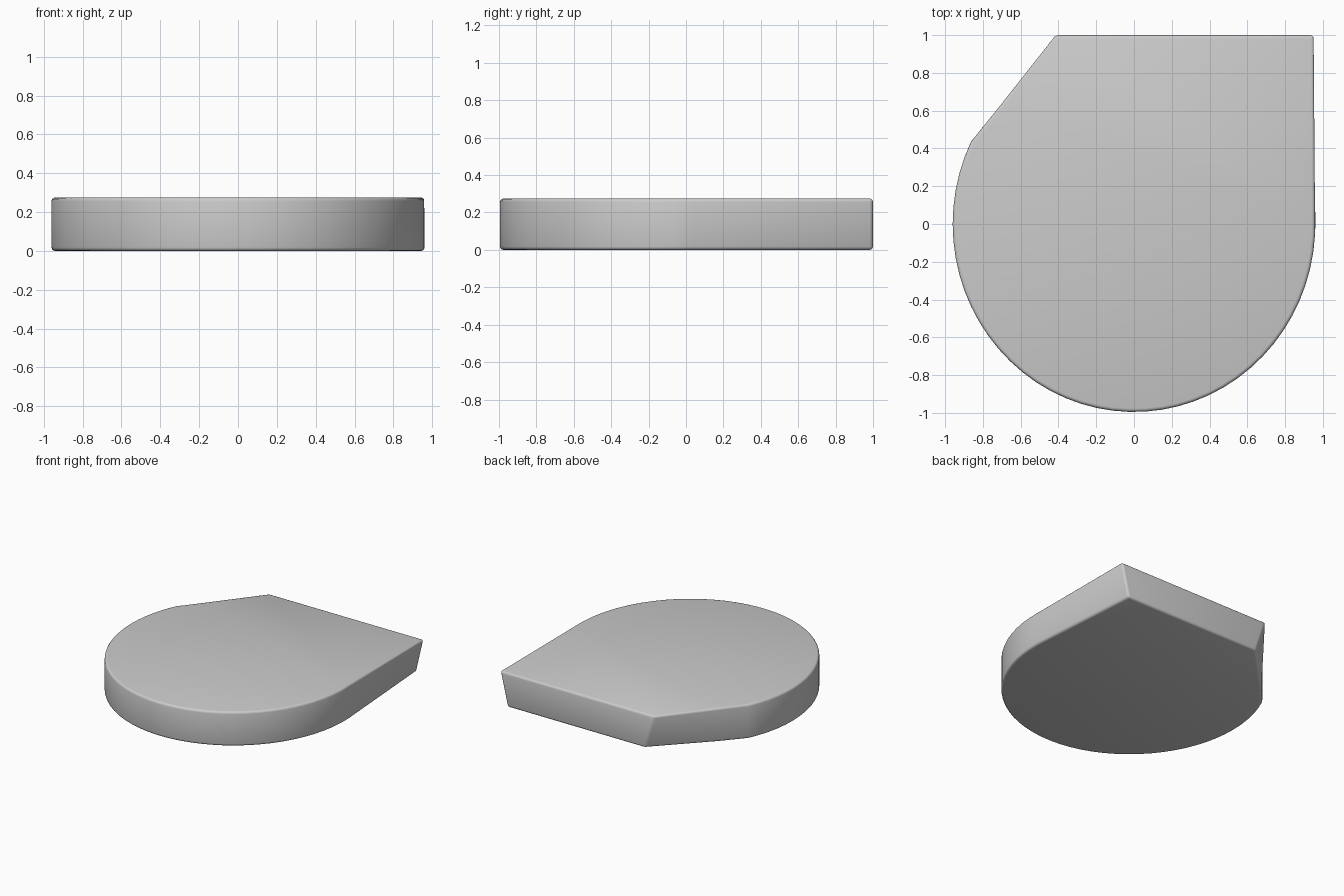
import bpy, bmesh, math

if "Cube" in bpy.data.objects:
    bpy.data.objects.remove(bpy.data.objects["Cube"])

HEIGHT = 0.275
RX, RY = 0.96, 0.995
ARC_STEPS = 40


def outline(z, left_corner, right_corner, left_mid):
    """Round body swept clockwise from the right side, closed by a squared back."""
    start, end = math.radians(2), math.radians(-206)
    pts = []
    for i in range(ARC_STEPS + 1):
        a = start + (end - start) * i / ARC_STEPS
        pts.append((RX * math.cos(a), RY * math.sin(a), z))
    for x, y in (left_mid, left_corner, right_corner):
        pts.append((x, y, z))
    return pts


# Slab: the two back corners draw in towards the bottom, so the sides lean
bm = bmesh.new()
low = [bm.verts.new(p) for p in outline(0, (-0.33, 1.0), (0.89, 1.0), (-0.71, 0.61))]
high = [bm.verts.new(p) for p in outline(HEIGHT, (-0.42, 1.0), (0.955, 1.0), (-0.72, 0.615))]
bm.faces.new(low)
bm.faces.new(list(reversed(high)))
n = len(low)
for i in range(n):
    j = (i + 1) % n
    bm.faces.new((low[i], high[i], high[j], low[j]))
bmesh.ops.recalc_face_normals(bm, faces=bm.faces)

# Softened rims and back corners
edges = [e for e in bm.edges if e.calc_face_angle(0) > math.radians(30)]
bmesh.ops.bevel(bm, geom=edges, offset=0.018, offset_type='OFFSET',
                segments=3, profile=0.5, affect='EDGES', clamp_overlap=True)
bmesh.ops.recalc_face_normals(bm, faces=bm.faces)

mesh = bpy.data.meshes.new("rounded_slab")
bm.to_mesh(mesh)
bm.free()
slab = bpy.data.objects.new("rounded_slab", mesh)
bpy.context.collection.objects.link(slab)

# Smooth shading with crisp edges
bpy.context.view_layer.objects.active = slab
slab.select_set(True)
bpy.ops.object.shade_smooth_by_angle(angle=math.radians(35))
